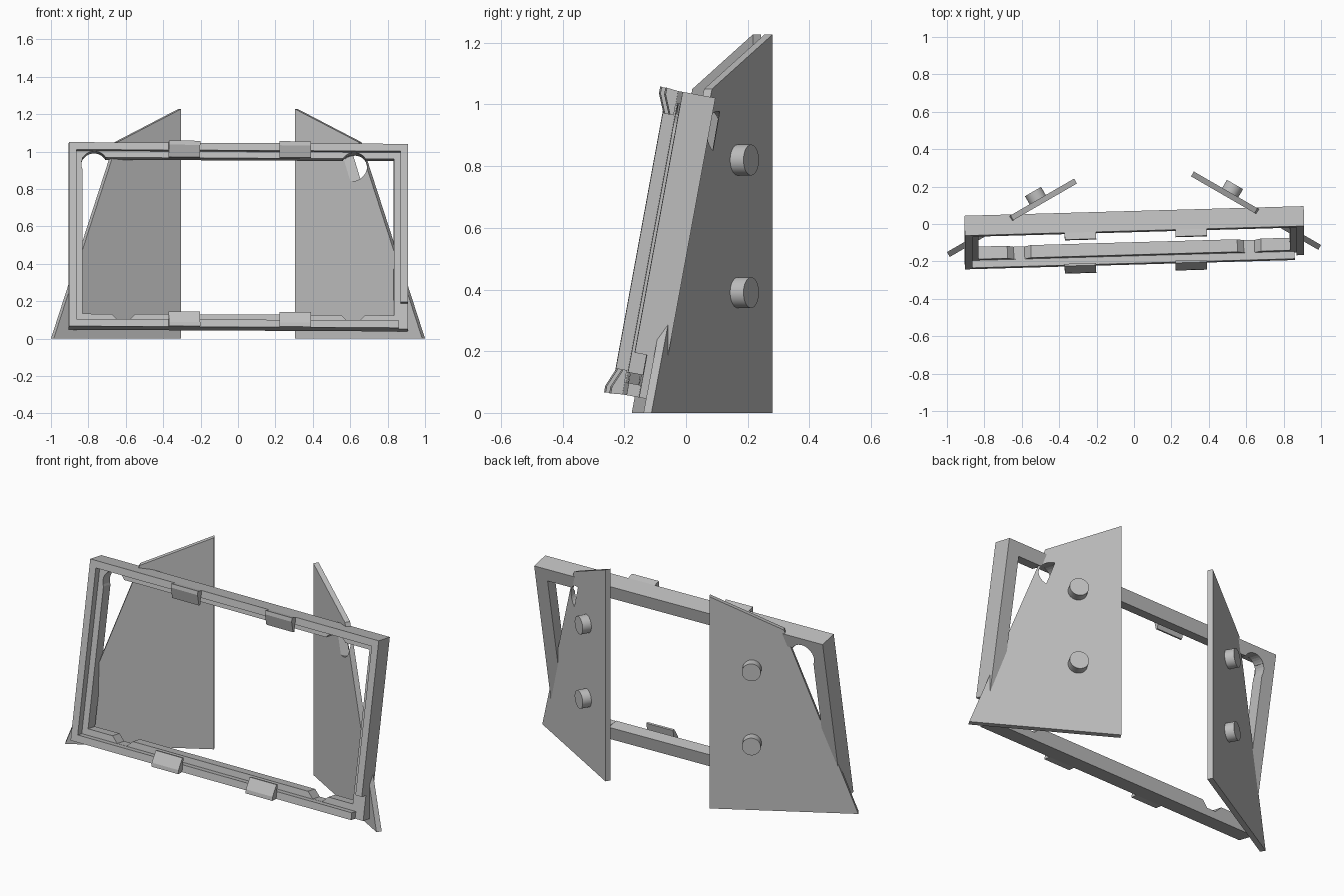
import bpy, bmesh, math
from mathutils import Matrix, Vector

cube = bpy.data.objects.get("Cube")
if cube:
    bpy.data.objects.remove(cube, do_unlink=True)

grey = bpy.data.materials.new("plain_grey")
grey.use_nodes = True
grey.diffuse_color = (0.52, 0.52, 0.52, 1)
grey.node_tree.nodes["Principled BSDF"].inputs["Base Color"].default_value = (0.52, 0.52, 0.52, 1)

W, H, LIP, DEPTH = 1.815, 1.0, 0.04, 0.108      # frame width, height, lip and total depth
TILT = (Matrix.Translation((0.003, -0.217, 0.062))
        @ Matrix.Rotation(math.radians(-10.4), 4, 'X')
        @ Matrix.Rotation(math.radians(1.65), 4, 'Z'))


def prism(name, start, end, matrix=None):
    """Solid between two matching outlines."""
    bm = bmesh.new()
    a = [bm.verts.new(p) for p in start]
    b = [bm.verts.new(p) for p in end]
    bm.faces.new(a)
    bm.faces.new(b[::-1])
    for i in range(len(a)):
        j = (i + 1) % len(a)
        bm.faces.new((a[i], b[i], b[j], a[j]))
    if matrix:
        bm.transform(matrix)
    bmesh.ops.recalc_face_normals(bm, faces=bm.faces)
    mesh = bpy.data.meshes.new(name)
    bm.to_mesh(mesh)
    bm.free()
    mesh.materials.append(grey)
    obj = bpy.data.objects.new(name, mesh)
    bpy.context.collection.objects.link(obj)
    return obj


def panel(name, outline, y0, y1):
    """Outline in the tilted frame's own plane, given depth."""
    return prism(name, [(x, y0, z) for x, z in outline],
                 [(x, y1, z) for x, z in outline], TILT)


def rect(x0, x1, z0, z1):
    return [(x0, z0), (x1, z0), (x1, z1), (x0, z1)]


def disc(x, z, r, n):
    turn = math.pi / n
    return [(x + r * math.cos(turn * (2 * i + 1)), z + r * math.sin(turn * (2 * i + 1)))
            for i in range(n)]


def cut(obj, cutter):
    cutter.hide_render = True
    bpy.context.view_layer.objects.active = obj
    mod = obj.modifiers.new("cut", 'BOOLEAN')
    mod.operation = 'DIFFERENCE'
    mod.solver = 'EXACT'
    mod.object = cutter
    bpy.ops.object.modifier_apply(modifier=mod.name)
    bpy.data.objects.remove(cutter, do_unlink=True)


def ring(name, margin, y0, y1):
    half = W / 2
    obj = panel(name, rect(-half, half, 0, H), y0, y1)
    cut(obj, panel("opening", rect(margin - half, half - margin, margin, H - margin),
                   y0 - 0.1, y1 + 0.1))
    return obj


# Stepped frame: narrow lip in front, wider flange behind
lip = ring("frame_lip", 0.04, 0, LIP)
flange = ring("frame_flange", 0.075, LIP, DEPTH)
cut(lip, panel("corner_notch", rect(0.857, 1, -0.1, 0.14), -0.1, LIP + 0.1))

# Finger notches in the flange
for x in (-0.615, 0.615):
    cut(flange, panel("lower_notch", disc(x, 0.111, 0.076, 8), LIP - 0.02, DEPTH + 0.1))
for x in (-0.77, 0.62):
    cut(flange, panel("upper_notch", disc(x, 0.889, 0.07, 32), LIP - 0.02, DEPTH + 0.03))

# Wedge clips on the lip, top and bottom
profile = [(0, 0), (-0.038, -0.004), (-0.038, 0.018), (-0.012, 0.08), (0, 0.08)]
for level in ("lower", "upper"):
    for side, x in (("right", -0.29), ("left", 0.302)):
        pts = [(y, z if level == "lower" else H - z) for y, z in profile]
        prism(f"{level}_{side}_clip", [(x - 0.084, y, z) for y, z in pts],
              [(x + 0.084, y, z) for y, z in pts], TILT)

# Angled side stands with two pegs each
SLOPE = math.radians(30)
outline = [(1, 0), (0.32, 0), (0.32, 1.227), (0.66, 1.05)]
for name, s in (("right", -1), ("left", 1)):
    y_tip = -0.131 + s * 0.019
    out = Vector((s * math.sin(SLOPE), math.cos(SLOPE), 0))
    along = Vector((math.cos(SLOPE), -s * math.sin(SLOPE), 0))

    def on_back(x, z):
        return Vector((s * x, y_tip + (1 - x) * math.tan(SLOPE), z))

    back = [on_back(x, z) for x, z in outline]
    stand = prism(f"{name}_stand", back, [p - out * 0.03 for p in back])
    if s > 0:
        cut(stand, panel("stand_notch", disc(0.62, 0.889, 0.07, 32), LIP, DEPTH + 0.03))
    for label, z in (("lower", 0.39), ("upper", 0.82)):
        centre = on_back(0.515, z)
        base = [centre + along * a + Vector((0, 0, b)) for a, b in disc(0, 0, 0.05, 32)]
        peg = prism(f"{name}_{label}_peg", base, [p + out * 0.05 for p in base])
        bpy.ops.object.select_all(action='DESELECT')
        peg.select_set(True)
        bpy.context.view_layer.objects.active = peg
        bpy.ops.object.shade_smooth_by_angle()
